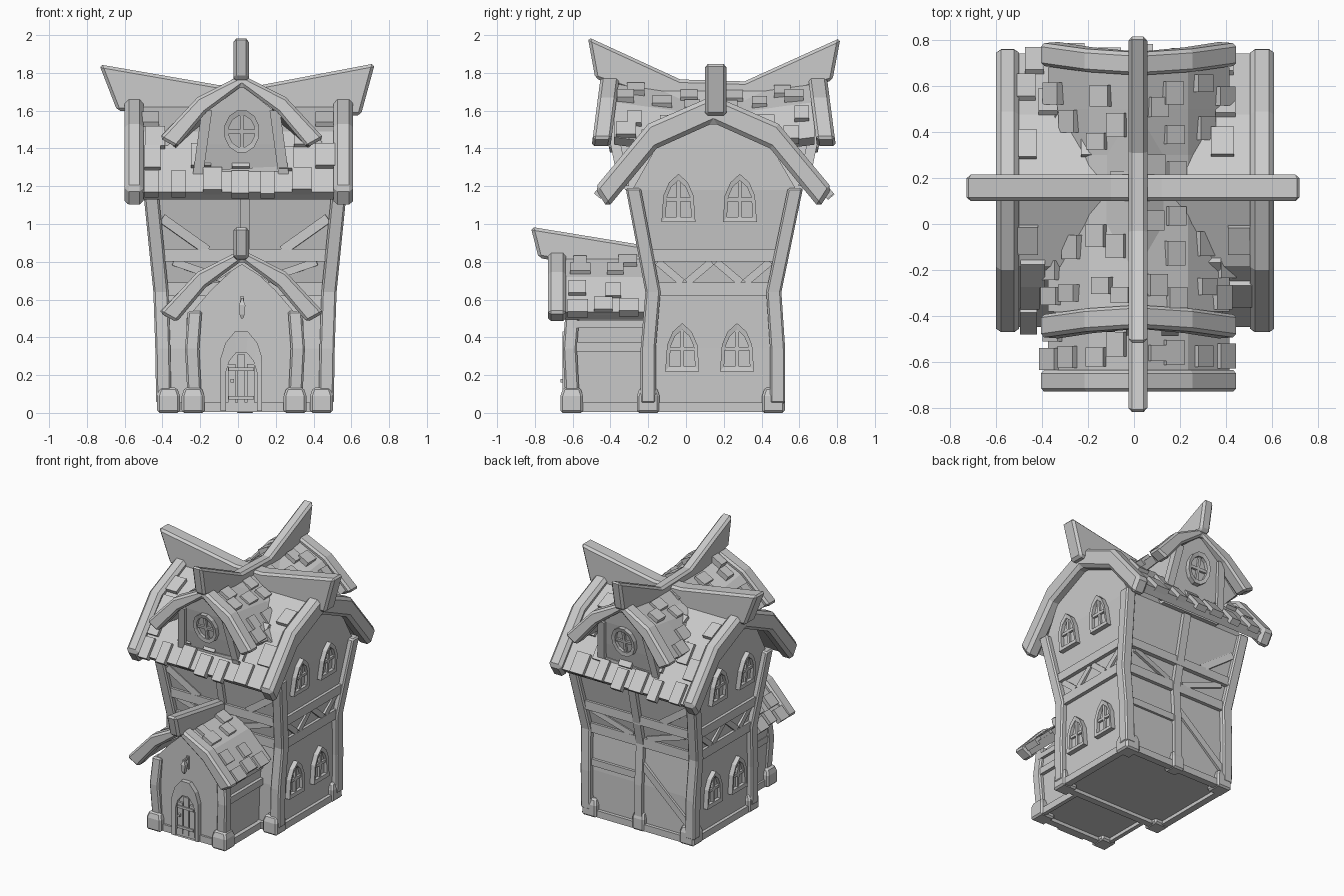
import bpy, bmesh, math, random
from mathutils import Vector

random.seed(4)
if "Cube" in bpy.data.objects:
    bpy.data.objects.remove(bpy.data.objects["Cube"])

stone = bpy.data.materials.new("light_grey")
stone.use_nodes = True
GREY = (0.6, 0.6, 0.6, 1)
stone.diffuse_color = GREY
stone.node_tree.nodes["Principled BSDF"].inputs["Base Color"].default_value = GREY

CX = 0.037   # centre of the house body
RX = 0.015   # centre of the ridge and gables
MID = 0.147  # depth centre of the main house


# A part is a list of equal-length rings; identical first and last rings make a closed tube.
def build(name, parts, bevel=0):
    bm = bmesh.new()
    for rings in parts:
        n = len(rings[0])
        vs = [[bm.verts.new(p) for p in r] for r in rings]
        for a, b in zip(vs, vs[1:]):
            for i in range(n):
                j = (i + 1) % n
                bm.faces.new((a[i], a[j], b[j], b[i]))
        if rings[0] != rings[-1]:
            bm.faces.new(vs[0][::-1])
            bm.faces.new(vs[-1])
        else:
            bmesh.ops.remove_doubles(bm, verts=vs[0] + vs[-1], dist=1e-5)
    bmesh.ops.recalc_face_normals(bm, faces=bm.faces)
    me = bpy.data.meshes.new(name)
    bm.to_mesh(me)
    bm.free()
    me.materials.append(stone)
    ob = bpy.data.objects.new(name, me)
    bpy.context.scene.collection.objects.link(ob)
    if bevel:
        m = ob.modifiers.new("Bevel", "BEVEL")
        m.width, m.segments, m.limit_method = bevel, 1, "ANGLE"
    return ob


def beam(p, q, w, h):
    p, q = Vector(p), Vector(q)
    d = (q - p).normalized()
    up = Vector((0, 0, 1)) if abs(d.z) < 0.99 else Vector((0, 1, 0))
    s = d.cross(up).normalized()
    n = s.cross(d)
    return [[c + s * w / 2 * a + n * h / 2 * b for a, b in ((-1, -1), (1, -1), (1, 1), (-1, 1))] for c in (p, q)]


def rect(x0, x1, y0, y1, z):
    return [(x0, y0, z), (x1, y0, z), (x1, y1, z), (x0, y1, z)]


def post(path, w):
    return [rect(x - w / 2, x + w / 2, y - w / 2, y + w / 2, z) for x, y, z in path]


def foot(x, y, s=0.06):
    return [rect(x - k, x + k, y - k, y + k, z) for k, z in ((s, 0), (s, 0.09), (s * 0.75, 0.135))]


def prism(outline, axis, a, b):
    if axis == "x":
        return [[(c, u, z) for u, z in outline] for c in (a, b)]
    return [[(u, c, z) for u, z in outline] for c in (a, b)]


def gable(c, outer, inner):
    # symmetric arched band: each list runs from the eave to the apex
    def side(pts):
        return [(c - h, z) for h, z in pts] + [(c + h, z) for h, z in pts[-2::-1]]
    return side(outer) + side(inner)[::-1]


# Main walls: height, front, back, half width
LEVELS = [(0.03, -0.2, 0.485, 0.43), (0.34, -0.2, 0.485, 0.435), (0.64, -0.175, 0.465, 0.445),
          (1.18, -0.285, 0.585, 0.5), (1.42, -0.15, 0.445, 0.505), (1.56, 0.13, 0.16, 0.505)]


def wall(z):
    for a, b in zip(LEVELS, LEVELS[1:]):
        if z <= b[0]:
            t = (z - a[0]) / (b[0] - a[0])
            return [p + (q - p) * t for p, q in zip(a, b)][1:]


build("main_walls", [[rect(CX - h, CX + h, a, b, z) for z, a, b, h in LEVELS]])

# Corner posts follow the flare of the walls
corners, feet = [], []
for s in (-1, 1):
    for k in (0, 1):
        corners.append(post([(CX + s * wall(z)[2], wall(z)[k], z) for z in (0.05, 0.34, 0.64, 1.19)], 0.08))
        feet.append(foot(CX + s * 0.405, (-0.2, 0.463)[k]))
build("corner_posts", corners, 0.01)
feet.append(foot(CX, 0.47, 0.05))

# Belts round the house, sill, zigzag braces between the belts
belts, braces = [], []
for z, h in ((0.03, 0.05), (0.655, 0.07), (0.835, 0.065)):
    a, b, w = wall(z)
    for y in (a, b):
        belts.append(beam((CX - w, y, z), (CX + w, y, z), 0.05, h))
    for x in (CX - w, CX + w):
        belts.append(beam((x, a, z), (x, b, z), 0.05, h))
build("belt_beams", belts)
for s in (-1, 1):
    for i in range(4):
        z0, z1 = ((0.8, 0.69), (0.69, 0.8))[i % 2]
        y = -0.15 + i * 0.155
        braces.append(beam((CX + s * 0.455, y, z0), (CX + s * 0.455, y + 0.13, z1), 0.03, 0.04))
for k in (0, 1):
    for s in (-1, 1):
        if k == 0 or s < 0:
            braces.append(beam((CX + s * 0.44, wall(1.03)[k], 1.03), (CX + s * 0.2, wall(0.86)[k], 0.86), 0.03, 0.05))
        braces.append(beam((CX + s * 0.38, wall(0.8)[k], 0.8), (CX + s * 0.06, wall(0.69)[k], 0.69), 0.03, 0.04))
braces.append(beam((CX, 0.485, 0.4), (CX + 0.42, 0.485, 0.4), 0.03, 0.05))
braces.append(beam((CX, 0.48, 0.5), (CX - 0.41, 0.49, 0.14), 0.03, 0.05))
build("wall_braces", braces)
build("middle_posts", [post([(CX, wall(z)[1], z) for z in (0.05, 0.34, 0.64, 1.17)], 0.06),
                       post([(CX, wall(z)[0], z) for z in (0.64, 1.17)], 0.05)])

# Main roof: slab, verge boards
OUT = [(0.61, 1.19), (0.335, 1.52), (0, 1.67)]
build("main_roof", [prism(gable(MID, [(0.595, 1.17), (0.33, 1.49), (0, 1.64)],
                                [(0.55, 1.13), (0.3, 1.43), (0, 1.58)]), "x", -0.52, 0.53)])
board = gable(MID - 0.002, [(0.628, 1.19), (0.345, 1.53), (0, 1.68)], [(0.56, 1.085), (0.3, 1.4), (0, 1.535)])
build("main_verge_boards", [prism(board, "x", -0.6, -0.5), prism(board, "x", 0.505, 0.61)], 0.022)


def sag(y):
    return -0.06 * max(0, 1 - abs((y - MID) / 0.45) ** 2)


# Cross gable roof with sagging ridge, walls and leaning verge boards
TOP = [(0.395, 1.46), (0.215, 1.645), (0, 1.76)]
LOW = [(0.35, 1.42), (0.19, 1.59), (0, 1.71)]
slab = gable(RX + 0.005, TOP, LOW)
build("cross_roof", [[[(x, y, z + sag(y)) for x, z in slab] for y in (-0.38, -0.2, 0, 0.3, 0.5, 0.68)]])
VO = [(0.435, 1.455), (0.235, 1.67), (0, 1.79)]
VI = [(0.345, 1.405), (0.19, 1.59), (0, 1.73)]
verge = gable(RX + 0.005, VO, VI)
build("cross_verge_boards", [[[(x, MID + s * (d + 0.13 * (1.77 - z)), z) for x, z in verge] for d in (0.5, 0.6)]
                             for s in (-1, 1)], 0.015)
CROSS = [(1.18, 0.47, 0.24), (1.42, 0.525, 0.21), (1.6, 0.56, 0.175), (1.73, 0.575, 0.01)]
build("cross_walls", [[rect(RX - h, RX + h, MID - d, MID + d, z) for z, d, h in CROSS]])
build("cross_posts", [post([(RX + s * 0.235, MID + k * 0.475, 1.2), (RX + s * 0.18, MID + k * 0.555, 1.6)], 0.055)
                      for s in (-1, 1) for k in (-1, 1)])
build("cross_sills", [beam((RX - 0.22, MID + k * 0.49, 1.25), (RX + 0.22, MID + k * 0.49, 1.27), 0.03, 0.07)
                      for k in (-1, 1)])

# Upswept ridge beams
build("main_ridge_beam", [prism([(-0.735, 1.845), (-0.1, 1.735), (0.12, 1.735), (0.725, 1.85),
                                 (0.65, 1.575), (0.1, 1.56), (-0.1, 1.56), (-0.64, 1.6)], "y", 0.1, 0.215)], 0.016)
build("cross_ridge_beam", [prism([(-0.52, 1.99), (-0.03, 1.765), (0.31, 1.755), (0.818, 1.985),
                                  (0.775, 1.76), (0.31, 1.62), (-0.03, 1.62), (-0.48, 1.77)], "x", -0.025, 0.058)], 0.016)
build("porch_ridge_beam", [prism([(-0.822, 0.985), (-0.15, 0.875), (-0.15, 0.72), (-0.78, 0.82)],
                                 "x", -0.025, 0.058)], 0.016)

# Porch: walls, posts, roof
DROP = 0.925
PORCH = [(0.03, 0.285), (0.5, 0.3), (0.65, 0.17), (0.8, 0.01)]
build("porch_walls", [[rect(CX - 0.01 - h, CX - 0.01 + h, -0.62, -0.15, z) for z, h in PORCH]])
build("porch_posts", [post([(CX + s * 0.265, -0.6, 0.05), (CX + s * 0.28, -0.615, 0.34), (CX + s * 0.265, -0.6, 0.54)], 0.075)
                      for s in (-1, 1)], 0.01)
feet += [foot(CX - 0.005 + s * 0.27, -0.605) for s in (-1, 1)]
build("stone_feet", feet, 0.012)
rails = [beam((CX + s * 0.295, -0.6, z), (CX + s * 0.295, -0.2, z), 0.03, h)
         for s in (-1, 1) for z, h in ((0.03, 0.05), (0.35, 0.05), (0.47, 0.04))]
rails.append(beam((CX - 0.27, -0.61, 0.03), (CX + 0.27, -0.61, 0.03), 0.05, 0.05))
build("porch_rails", rails)
build("porch_roof", [prism([(x, z - DROP) for x, z in slab], "y", -0.66, -0.2)])
build("porch_verge_boards", [prism([(x, z - DROP) for x, z in verge], "y", -0.73, -0.635)], 0.015)

# Raised roof tiles: loose ones on the slopes and a row along each eave
def slope(pts, t):
    k = min(int(t), 1)
    (h0, z0), (h1, z1) = pts[k:k + 2]
    return h0 + (h1 - h0) * (t - k), z0 + (z1 - z0) * (t - k)


def tiles(pts, lo, hi, rows, place):
    out = []
    for s in (-1, 1):
        for t, gap in rows:
            a = lo + random.uniform(0.03, gap / 2)
            while a < hi - 0.03:
                w, j = random.uniform(0.07, 0.11), random.uniform(-0.06, 0.06)
                ends = [place(s * h, a, z + 0.004) for h, z in (slope(pts, t + j), slope(pts, t + j + 0.36))]
                out.append(beam(*ends, w, 0.045))
                a += gap * random.uniform(0.85, 1.15)
    return out


build("main_roof_tiles", tiles([(0.6, 1.165), (0.33, 1.49), (0, 1.64)], -0.5, 0.51,
                               [(-0.03, 0.16), (0.35, 0.24), (0.7, 0.26), (1.2, 0.3)],
                               lambda u, a, z: (a, MID + u, z)))
rows = [(-0.05, 0.13), (0.4, 0.18), (1.05, 0.19), (1.45, 0.25)]
build("cross_roof_tiles", tiles(TOP, -0.36, 0.66, rows, lambda u, a, z: (RX + u, a, z + sag(a))))
build("porch_roof_tiles", tiles(TOP, -0.63, -0.22, rows, lambda u, a, z: (RX + u, a, z - DROP)))


# Framed openings: place maps (across, up, out) to space
def opening(name, outline, inner, mid, place, bars):
    small = [(u * inner, mid + (v - mid) * inner) for u, v in outline]
    ring = [[place(u, v, d) for u, v in o] for o, d in
            ((outline, -0.02), (outline, 0.035), (small, 0.03), (small, -0.02), (outline, -0.02))]
    pane = [[place(u, v, d) for u, v in small] for d in (-0.02, 0.006)]
    cross = [[[place(u, v, d) for u, v in ((a, b), (c, b), (c, e), (a, e))] for d in (0, 0.022)]
             for a, b, c, e in bars]
    build(name, [ring, pane] + cross)


ARCH = [(-0.09, 0), (0.09, 0), (0.08, 0.14), (0.05, 0.21), (0, 0.255), (-0.05, 0.21), (-0.08, 0.14)]
BARS = [(-0.01, 0.02, 0.01, 0.22), (-0.065, 0.11, 0.065, 0.13)]
for s, label in ((-1, "right"), (1, "left")):
    for y, z in ((-0.02, 0.22), (0.27, 0.22), (-0.04, 1.01), (0.285, 1.01)):
        opening(label + "_arched_window", ARCH, 0.76, 0.11,
                lambda u, v, d, s=s, y=y, z=z: (CX + s * (wall(z + v)[2] + d), y + u, z + v), BARS)

OVAL = [(0.095 * math.cos(math.radians(a)), 0.115 * math.sin(math.radians(a))) for a in range(15, 375, 30)]
for k, label in ((-1, "front"), (1, "back")):
    opening(label + "_round_window", OVAL, 0.74, 0,
            lambda u, v, d, k=k: (RX + 0.005 + u, MID + k * (0.537 + v * 0.2 + d), 1.49 + v),
            [(-0.01, -0.09, 0.01, 0.09), (-0.075, -0.01, 0.075, 0.01)])

# Door with planks, hinges, knob and a small hanging lantern
DOOR = [(-0.11, 0), (0.11, 0), (0.11, 0.28), (0.085, 0.36), (0.035, 0.42), (-0.035, 0.42), (-0.085, 0.36), (-0.11, 0.28)]
opening("front_door", DOOR, 0.74, 0, lambda u, v, d: (0.018 + u, -0.62 - d, 0.01 + v),
        [(x - 0.02, 0.015, x + 0.02, h) for x, h in ((-0.05, 0.25), (0, 0.3), (0.05, 0.25))])
build("door_fittings", [beam((-0.05, -0.645, z), (0.085, -0.645, z), 0.012, 0.018) for z in (0.08, 0.23)]
      + [beam((-0.03, -0.64, 0.17), (-0.03, -0.665, 0.17), 0.018, 0.018)])
build("porch_lantern", [beam((0.022, -0.615, 0.6), (0.022, -0.68, 0.6), 0.012, 0.014),
                        beam((0.022, -0.625, 0.52), (0.022, -0.625, 0.615), 0.022, 0.012),
                        [rect(0.022 - w, 0.022 + w, -0.668 - w, -0.668 + w, z)
                         for w, z in ((0.005, 0.5), (0.013, 0.52), (0.017, 0.57), (0.005, 0.6))]])
